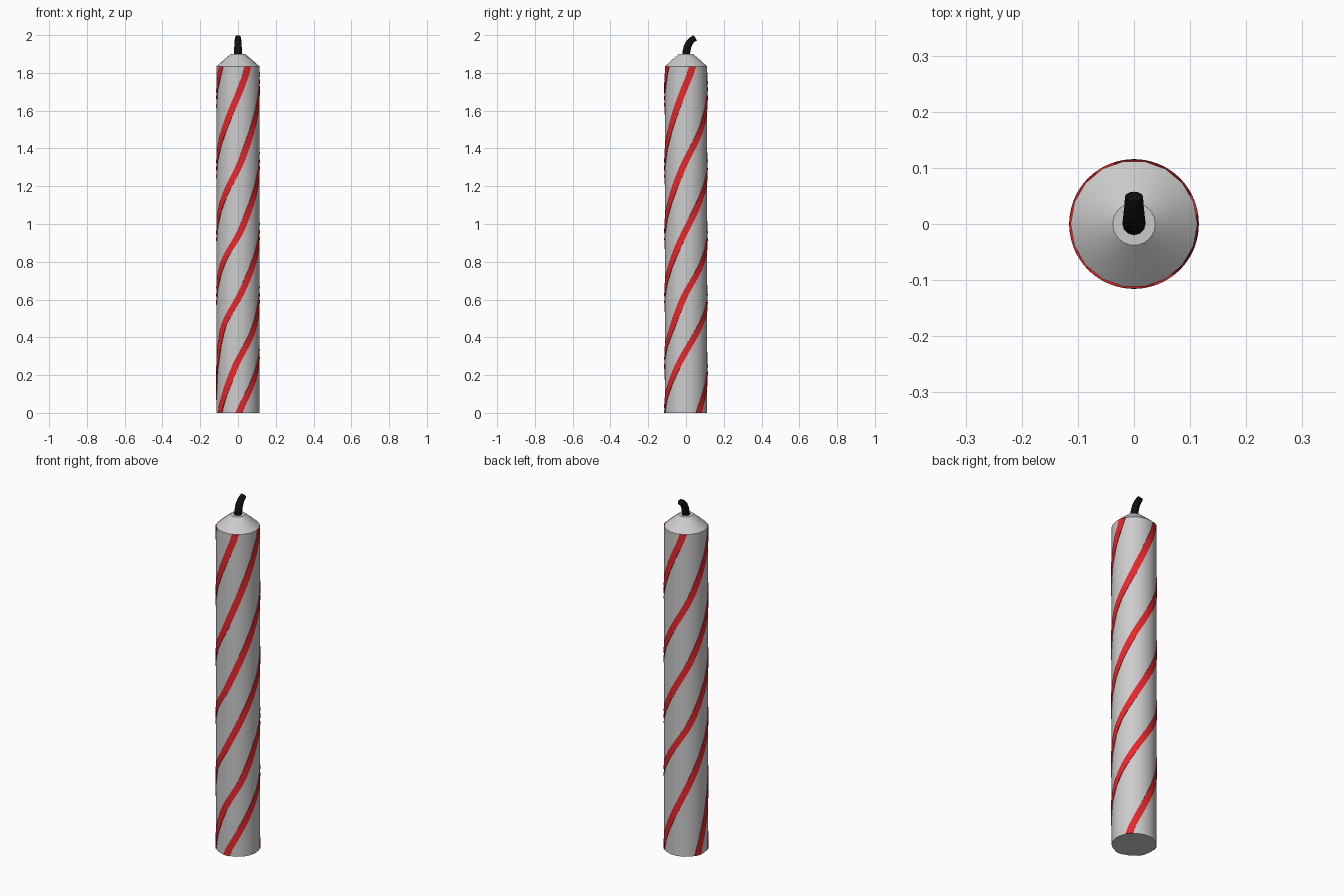
import bpy, bmesh
from math import sin, cos, radians, pi
from mathutils import Vector

if "Cube" in bpy.data.objects:
    bpy.data.objects.remove(bpy.data.objects["Cube"])


def material(name, rgb):
    m = bpy.data.materials.new(name)
    m.diffuse_color = (*rgb, 1)
    m.use_nodes = True
    m.node_tree.nodes["Principled BSDF"].inputs["Base Color"].default_value = m.diffuse_color
    return m


def build(name, verts, faces, mat=None, angle=40):
    me = bpy.data.meshes.new(name)
    me.from_pydata(verts, [], faces)
    bm = bmesh.new()
    bm.from_mesh(me)
    bmesh.ops.recalc_face_normals(bm, faces=bm.faces)
    bm.to_mesh(me)
    bm.free()
    ob = bpy.data.objects.new(name, me)
    bpy.context.collection.objects.link(ob)
    if mat:
        me.materials.append(mat)
    bpy.ops.object.select_all(action='DESELECT')
    bpy.context.view_layer.objects.active = ob
    ob.select_set(True)
    bpy.ops.object.shade_smooth_by_angle(angle=radians(angle))
    return ob


def skin(rings):
    # join equal-sized rings into a capped tube
    n = len(rings[0])
    verts = [v for r in rings for v in r]
    faces = [(i * n + j, i * n + (j + 1) % n, (i + 1) * n + (j + 1) % n, (i + 1) * n + j)
             for i in range(len(rings) - 1) for j in range(n)]
    faces += [tuple(range(n)), tuple(range(len(verts) - n, len(verts)))]
    return verts, faces


red = material("stripe_red", (0.8, 0.02, 0.025))
black = material("wick_black", (0.005, 0.005, 0.005))

# Wax body with sloped shoulder
SIDES = 18
profile = [(0.113, 0), (0.113, 1.835), (0.074, 1.87), (0.038, 1.9)]
rings = [[(r * cos(2 * pi * k / SIDES), r * sin(2 * pi * k / SIDES), z) for k in range(SIDES)]
         for r, z in profile]
build("wax_body", *skin(rings), angle=35)

# Four hand-laid spiral stripes: (angle in degrees, height)
paths = [
    [(270, 0), (360, .33), (405, .47), (495, .75), (585, 1.13), (630, 1.29), (720, 1.74), (740, 1.835)],
    [(210, 0), (270, .28), (315, .43), (360, .64), (405, .78), (495, 1.1), (585, 1.48), (630, 1.68), (660, 1.835)],
    [(157, 0), (225, .46), (270, .6), (360, .97), (405, 1.14), (495, 1.46), (579, 1.835)],
    [(35, 0), (135, .42), (225, .8), (270, .93), (360, 1.34), (405, 1.5), (480, 1.835)],
]
HALF = 9.5  # half width in degrees


def angle_at(path, z):
    for (a0, z0), (a1, z1) in zip(path, path[1:]):
        if z <= z1:
            return a0 + (a1 - a0) * (z - z0) / (z1 - z0)
    return path[-1][0]


def stripe_point(r, deg, z):
    return (r * cos(radians(deg)), r * sin(radians(deg)), z)


for i, path in enumerate(paths):
    rings = []
    steps = 44
    for s in range(steps + 1):
        z = 1.835 * s / steps
        # light smoothing of the hand-laid path
        a = sum(angle_at(path, min(max(z + d, 0), 1.835)) for d in (-.03, 0, .03)) / 3
        outer = [stripe_point(0.1155, a + HALF * t, z) for t in (-1, -.33, .33, 1)]
        inner = [stripe_point(0.109, a + HALF * t, z) for t in (1, -1)]
        rings.append(outer + inner)
    build(f"stripe_{i + 1}", *skin(rings), mat=red)

# Bent wick
spine = [(0, 1.885, .021), (.002, 1.91, .0205), (.007, 1.935, .02),
         (.016, 1.957, .019), (.03, 1.974, .0175), (.049, 1.986, .016)]
rings = []
for i, (y, z, r) in enumerate(spine):
    a, b = spine[max(i - 1, 0)], spine[min(i + 1, len(spine) - 1)]
    t = Vector((0, b[0] - a[0], b[1] - a[1])).normalized()
    side = Vector((1, 0, 0))
    up = t.cross(side)
    c = Vector((0, y, z))
    rings.append([tuple(c + r * (side * cos(2 * pi * k / 12) + up * sin(2 * pi * k / 12)))
                  for k in range(12)])
build("wick", *skin(rings), mat=black)
